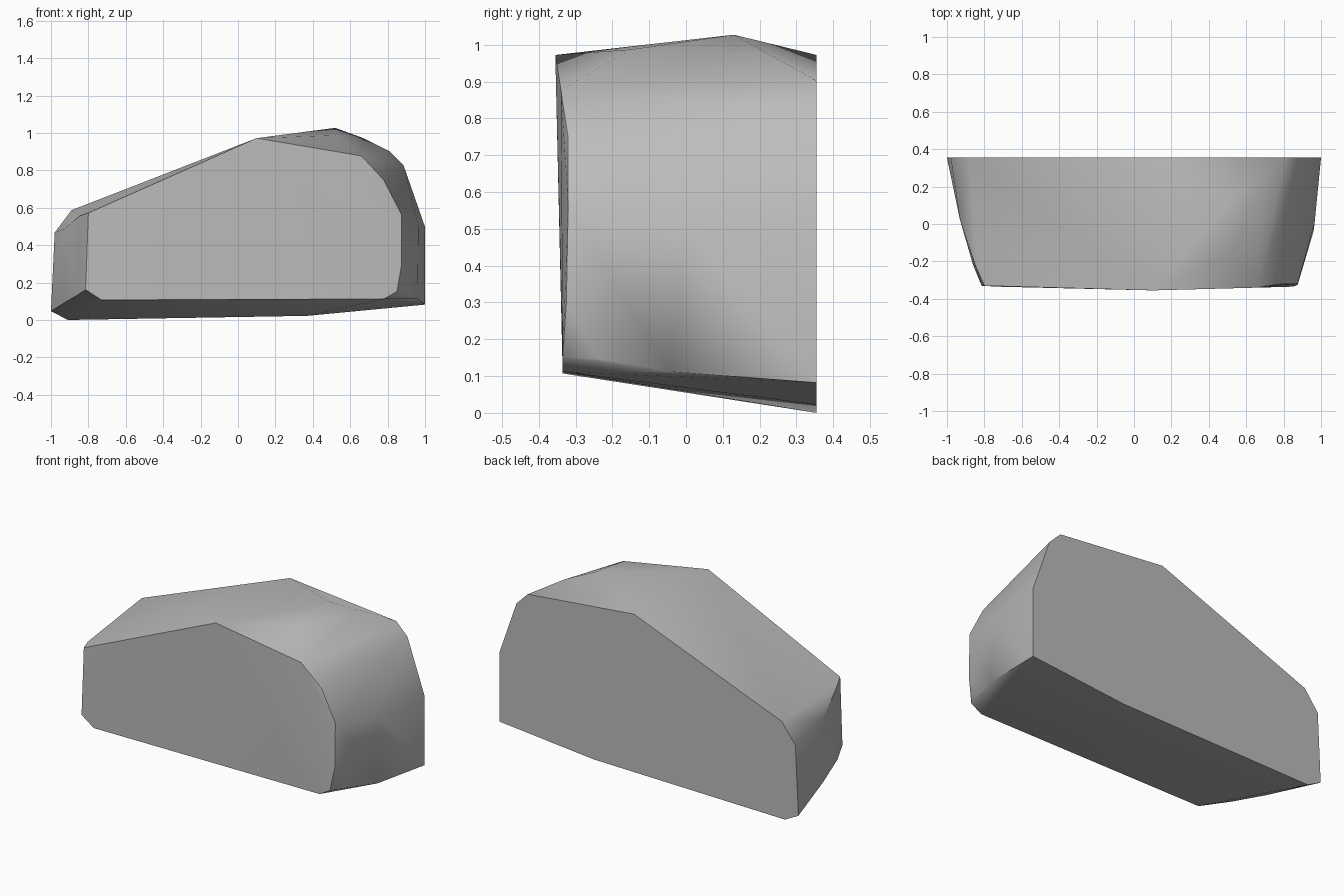
import bpy, bmesh, math

cube = bpy.data.objects.get("Cube")
if cube:
    bpy.data.objects.remove(cube, do_unlink=True)

# Flat back outline (x, z), all in one plane
BACK_Y = 0.355
back = [(-1, .05), (-.91, .003), (.37, .025), (1, .085), (1, .5), (.885, .83),
        (.81, .905), (.1, .975), (-.89, .59), (-.98, .47)]

# Slightly bowed front outline (x, y, z)
front = [(-.8, -.33, .575), (.1, -.355, .975), (.66, -.34, .88), (.78, -.32, .75),
         (.875, -.32, .565), (.875, -.325, .3), (.85, -.335, .155),
         (.78, -.335, .115), (-.73, -.335, .11), (-.815, -.33, .165)]

# Worn bulges on the ends and the crown
bulges = [(.52, .13, 1.03), (.52, -.15, .99), (.67, .21, .975),
          (.965, 0, .5), (.96, -.04, .115), (.89, -.24, .15),
          (-.93, .02, .49), (-.845, -.23, .56), (-.92, 0, .1), (-.86, -.22, .135)]

# Wrap the outlines and bulges in one convex stone
bm = bmesh.new()
for x, z in back:
    bm.verts.new((x, BACK_Y, z))
for co in front + bulges:
    bm.verts.new(co)
hull = bmesh.ops.convex_hull(bm, input=bm.verts[:])
spare = [v for v in hull["geom_interior"] if isinstance(v, bmesh.types.BMVert)]
bmesh.ops.delete(bm, geom=spare, context='VERTS')
# Rest the stone on the ground
low = min(v.co.z for v in bm.verts)
bmesh.ops.translate(bm, verts=bm.verts[:], vec=(0, 0, -low))
bmesh.ops.recalc_face_normals(bm, faces=bm.faces[:])

mesh = bpy.data.meshes.new("boulder")
bm.to_mesh(mesh)
bm.free()
boulder = bpy.data.objects.new("boulder", mesh)
bpy.context.collection.objects.link(boulder)

# Plain grey stone
grey = bpy.data.materials.new("stone_grey")
grey.use_nodes = True
colour = (0.5, 0.5, 0.5, 1)
grey.diffuse_color = colour
grey.node_tree.nodes["Principled BSDF"].inputs["Base Color"].default_value = colour
mesh.materials.append(grey)

# Soft facets, sharp rims
bpy.ops.object.select_all(action='DESELECT')
boulder.select_set(True)
bpy.context.view_layer.objects.active = boulder
bpy.ops.object.shade_smooth_by_angle(angle=math.radians(35))
